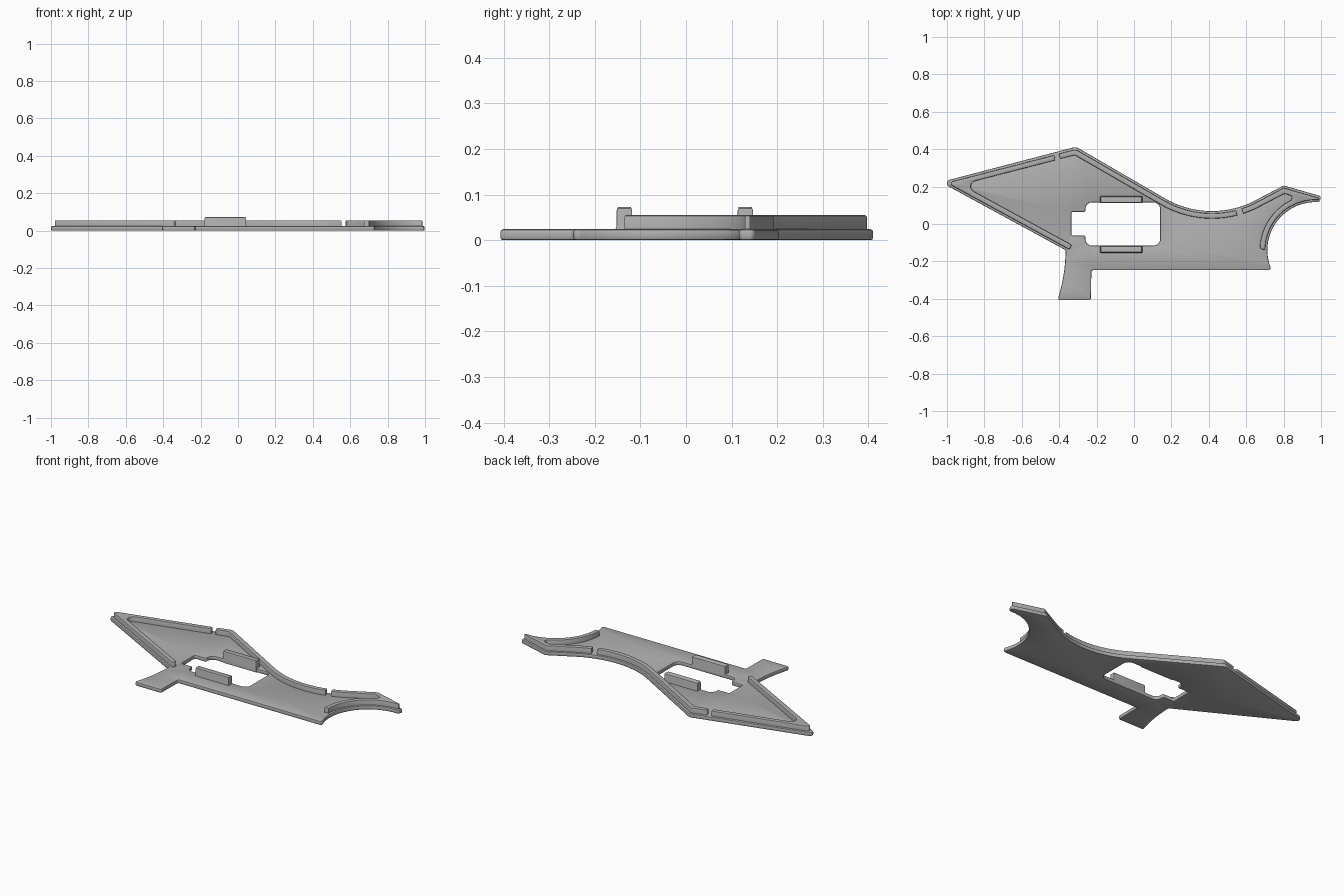
import bpy
import bmesh
from math import sin, cos, radians
from mathutils import Vector

cube = bpy.data.objects.get("Cube")
if cube:
    bpy.data.objects.remove(cube, do_unlink=True)

grey = bpy.data.materials.new("plain_grey")
grey.use_nodes = True
colour = (0.43, 0.43, 0.43, 1)
grey.diffuse_color = colour
grey.node_tree.nodes["Principled BSDF"].inputs["Base Color"].default_value = colour


def arc(centre, r, start, end, steps=20):
    """Points along a circular arc, as sharp corners."""
    angles = [radians(start + (end - start) * i / steps) for i in range(steps + 1)]
    return [(centre[0] + r * cos(a), centre[1] + r * sin(a), 0) for a in angles]


def rounded(corners, steps=6):
    """Closed counter-clockwise loop with each corner (x, y, radius) filleted."""
    pts = [Vector(c[:2]) for c in corners]
    loop = []
    for i, (p, c) in enumerate(zip(pts, corners)):
        r = c[2]
        if r == 0:
            loop.append(p)
            continue
        a = (pts[i - 1] - p).normalized()
        b = (pts[(i + 1) % len(pts)] - p).normalized()
        half = a.angle(b) / 2
        middle = p + (a + b).normalized() * r / sin(half)
        reach = r * cos(half) / sin(half)
        u = (p + a * reach - middle).normalized()
        v = (p + b * reach - middle).normalized()
        loop += [middle + u.slerp(v, k / steps) * r for k in range(steps + 1)]
    area = sum(loop[i - 1].cross(q) for i, q in enumerate(loop))
    return loop if area > 0 else loop[::-1]


def inset(loop, d):
    """Move a loop to its left by d, with mitred corners."""
    out = []
    for i, p in enumerate(loop):
        a = (p - loop[i - 1]).normalized()
        b = (loop[(i + 1) % len(loop)] - p).normalized()
        n, m = Vector((-a.y, a.x)), Vector((-b.y, b.x))
        out.append(p + (n + m) * d / max(1 + n.dot(m), 0.3))
    return out


def slab(name, loops, layers):
    """Stack inset copies of the loops at (height, inset) and cap both ends."""
    bm = bmesh.new()
    caps = [[], []]
    for loop in loops:
        rings = [[bm.verts.new((*p, z)) for p in inset(loop, d)] for z, d in layers]
        for low, high in zip(rings, rings[1:]):
            for i in range(len(loop)):
                bm.faces.new((low[i - 1], low[i], high[i], high[i - 1]))
        for cap, ring in zip(caps, (rings[0], rings[-1])):
            cap += [bm.edges.get((ring[i - 1], ring[i])) for i in range(len(ring))]
    for cap in caps:
        bmesh.ops.triangle_fill(bm, edges=cap, use_beauty=True, use_dissolve=False)
    bmesh.ops.recalc_face_normals(bm, faces=bm.faces[:])
    mesh = bpy.data.meshes.new(name)
    bm.to_mesh(mesh)
    bm.free()
    mesh.materials.append(grey)
    obj = bpy.data.objects.new(name, mesh)
    bpy.context.collection.objects.link(obj)
    bpy.ops.object.select_all(action="DESELECT")
    obj.select_set(True)
    bpy.context.view_layer.objects.active = obj
    bpy.ops.object.shade_smooth_by_angle(angle=radians(35))
    return obj


# Centres of the two concave arcs in the outline
VALLEY = (0.417, 0.569)
CLAW = (0.97, -0.14)

# Base plate with rounded rim and a central opening
outline = rounded(
    [(-1.034, 0.224, 0.02), (-0.31, 0.413, 0.04)]
    + arc(VALLEY, 0.5, 240, 296)
    + [(0.8, 0.206, 0.03), (1.002, 0.148, 0.012), (0.99, 0.116, 0.01)]
    + arc(CLAW, 0.257, 88, 199)
    + [(0.735, -0.247, 0.012), (-0.228, -0.247, 0.01), (-0.23, -0.407, 0.01),
       (-0.408, -0.407, 0.01), (-0.372, -0.27, 0.8), (-0.365, -0.14, 0)])
opening = rounded([
    (0.14, 0.115, 0.035), (0.14, -0.115, 0.035), (-0.26, -0.115, 0.035),
    (-0.26, -0.062, 0.008), (-0.335, -0.062, 0.008), (-0.335, 0.065, 0.008),
    (-0.26, 0.065, 0.008), (-0.26, 0.115, 0.035)])
slab("base_plate", [outline, opening[::-1]],
     [(0, 0.006), (0.0018, 0.0018), (0.006, 0),
      (0.018, 0), (0.0222, 0.0018), (0.024, 0.006)])

# Raised rails just inside the rim
rail_layers = [(0.02, 0), (0.05, 0), (0.0535, 0.0015), (0.055, 0.005)]
rails = {
    "left_rail": [
        (-0.345, -0.137, 0.008), (-1.0, 0.22, 0.012), (-0.427, 0.368, 0.006),
        (-0.42, 0.341, 0.006), (-0.924, 0.211, 0.03), (-0.332, -0.112, 0.008)],
    "middle_rail":
        [(-0.402, 0.375, 0.006), (-0.312, 0.399, 0.03)]
        + arc(VALLEY, 0.512, 240, 284.5)
        + arc(VALLEY, 0.54, 284.5, 240)
        + [(-0.316, 0.368, 0.02), (-0.395, 0.348, 0.006)],
    "right_rail":
        arc(VALLEY, 0.512, 288, 296, 6)
        + [(0.801, 0.193, 0.02), (0.988, 0.139, 0.005), (0.984, 0.129, 0.003)]
        + arc(CLAW, 0.269, 88, 179)
        + arc(CLAW, 0.297, 179, 120)
        + [(0.842, 0.128, 0.01), (0.845, 0.15, 0.01), (0.804, 0.162, 0.02)]
        + arc(VALLEY, 0.54, 296, 288, 6),
}
for name, corners in rails.items():
    slab(name, [rounded(corners)], rail_layers)

# Upright clips on both long edges of the opening
for name, y in (("front_clip", -0.135), ("back_clip", 0.13)):
    w = 0.019
    foot = rounded([(-0.181, y - w, 0.004), (0.045, y - w, 0.004),
                    (0.045, y + w, 0.004), (-0.181, y + w, 0.004)])
    slab(name, [foot], [(0.002, 0), (0.026, 0), (0.032, 0.002),
                        (0.064, 0.002), (0.07, 0.004), (0.073, 0.009)])
